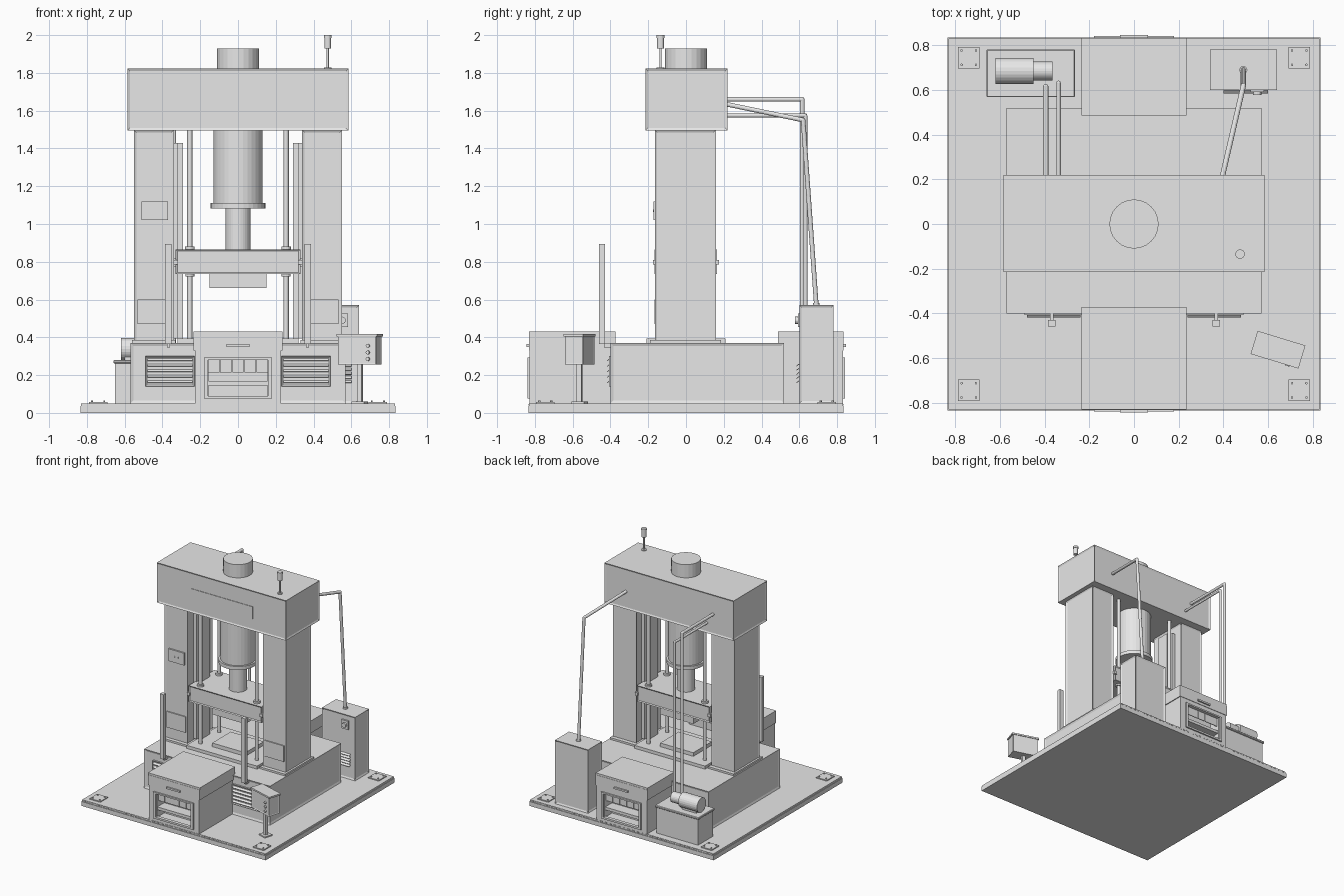
import bpy, bmesh, math
from mathutils import Vector, Matrix

if "Cube" in bpy.data.objects:
    bpy.data.objects.remove(bpy.data.objects["Cube"])

grey = bpy.data.materials.new("machine grey")
grey.diffuse_color = (0.8, 0.8, 0.8, 1)
grey.use_nodes = True
grey.node_tree.nodes["Principled BSDF"].inputs["Base Color"].default_value = grey.diffuse_color


def finish(name, bm):
    me = bpy.data.meshes.new(name)
    bm.to_mesh(me)
    bm.free()
    me.materials.append(grey)
    ob = bpy.data.objects.new(name, me)
    bpy.context.collection.objects.link(ob)
    return ob


def box(name, x0, x1, y0, y1, z0, z1, panel=0, depth=0.006, bevel=0, sides="xy"):
    """Box from its limits; 'panel' recesses the upright faces inside a border."""
    bm = bmesh.new()
    bmesh.ops.create_cube(bm, size=1)
    bmesh.ops.scale(bm, vec=(abs(x1 - x0), abs(y1 - y0), abs(z1 - z0)), verts=bm.verts)
    bmesh.ops.translate(bm, vec=((x0 + x1) / 2, (y0 + y1) / 2, (z0 + z1) / 2), verts=bm.verts)
    bm.normal_update()
    if panel:
        faces = [f for f in bm.faces if ("x" in sides and abs(f.normal.x) > .9)
                 or ("y" in sides and abs(f.normal.y) > .9)]
        bmesh.ops.inset_individual(bm, faces=faces, thickness=panel, depth=-depth)
    if bevel:
        bmesh.ops.bevel(bm, geom=bm.edges[:], offset=bevel, segments=1, affect='EDGES')
    return finish(name, bm)


def rod(name, a, b, r, n=24):
    """Cylinder between two points."""
    a, b = Vector(a), Vector(b)
    d = b - a
    bm = bmesh.new()
    bmesh.ops.create_cone(bm, cap_ends=True, segments=n, radius1=r, radius2=r, depth=d.length)
    rot = Vector((0, 0, 1)).rotation_difference(d).to_matrix().to_4x4()
    bmesh.ops.transform(bm, matrix=Matrix.Translation((a + b) / 2) @ rot, verts=bm.verts)
    return finish(name, bm)


def pipe(name, pts, r):
    """Pipe run with round joints at the corners."""
    for a, b in zip(pts, pts[1:]):
        rod(name, a, b, r, 12)
    for p in pts[1:-1]:
        bm = bmesh.new()
        bmesh.ops.create_uvsphere(bm, u_segments=12, v_segments=8, radius=r,
                                  matrix=Matrix.Translation(p))
        finish(name + "_elbow", bm)


def louvers(name, x0, x1, y, zs, h=0.014):
    """Tilted slats standing out of a face that looks to -y."""
    for z in zs:
        ob = box(name, x0, x1, -.009, .009, -.002, .002)
        ob.location = (0, y, z)
        ob.rotation_euler.x = math.radians(40)


# Floor plate with edge studs and anchor pads
box("floor_plate", -.835, .835, -.835, .835, 0, .036)
box("floor_plate_top", -.83, .83, -.83, .83, .036, .05)
for s in (-1, 1):
    for i in range(40):
        x = -.81 + i * 1.62 / 39
        box("edge_stud", x - .01, x + .01, s * .829, s * .834, .038, .048)
    for t in (-1, 1):
        cx, cy = s * .74, t * .745
        box("anchor_pad", cx - .048, cx + .048, cy - .048, cy + .048, .05, .058)
        for i in (-1, 1):
            for j in (-1, 1):
                rod("anchor_bolt", (cx + i * .032, cy + j * .032, .058),
                    (cx + i * .032, cy + j * .032, .066), .006, 6)

# Bed, bolster and lower die
box("press_bed", -.57, .57, -.40, .52, .05, .37, panel=.022)
box("bolster", -.32, .32, -.21, .21, .37, .395)
box("lower_die", -.15, .15, -.12, .12, .395, .425)

# Columns, slide guides, tie rods, bed vents and light curtains
for s in (-1, 1):
    box("column", s * .34, s * .55, -.165, .158, .37, 1.497, panel=.018)
    box("column_foot", s * .33, s * .56, -.19, .185, .37, .385)
    box("slide_guide", s * .29, s * .345, -.05, .05, .395, 1.43)
    box("slide_guide_gib", s * .318, s * .345, -.08, .08, .395, 1.43)
    box("access_cover", s * .358, s * .532, -.168, -.155, .47, .60)
    for t in (-1, 1):
        rod("guide_post", (s * .255, t * .12, .395), (s * .255, t * .12, 1.497), .014, 16)
        rod("post_bush_top", (s * .255, t * .12, .865), (s * .255, t * .12, .88), .026, 16)
        rod("post_bush_low", (s * .255, t * .12, .722), (s * .255, t * .12, .74), .024, 16)
    box("vent_plate", s * .23, s * .49, -.408, -.39, .14, .30, panel=.01, sides="y")
    louvers("vent_slat", min(s * .24, s * .48), max(s * .24, s * .48), -.41,
            [.165 + .029 * i for i in range(5)])
    box("light_curtain", s * .351, s * .386, -.46, -.43, .365, .895)
    box("light_curtain_bracket", s * .36, s * .377, -.435, -.39, .345, .367)
box("sign_plate", -.51, -.37, -.172, -.155, 1.02, 1.12)
for x in (-.455, -.425):
    rod("sign_screw", (x, -.176, 1.07), (x, -.17, 1.07), .006, 8)

# Crown and main cylinder
box("crown", -.585, .585, -.215, .22, 1.495, 1.822, panel=.018)
box("crown_plate", -.28, .28, -.213, -.205, 1.59, 1.69)
rod("cylinder_cap", (0, 0, 1.82), (0, 0, 1.93), .11)
rod("main_cylinder", (0, 0, 1.10), (0, 0, 1.5), .13, 32)
rod("cylinder_flange", (0, 0, 1.083), (0, 0, 1.112), .145, 32)
rod("piston_rod", (0, 0, .86), (0, 0, 1.09), .067, 32)

# Moving slide and upper die
box("slide", -.33, .33, -.168, .165, .735, .865, panel=.012, sides="y")
box("slide_lugs", -.345, .345, -.09, .09, .775, .82)
for s in (-1, 1):
    for t in (-1, 1):
        box("slide_gib", s * .318, s * .342, t * .13, t * .174, .785, .81)
box("upper_die", -.15, .15, -.12, .12, .66, .737)


def feeder(s, inner, outer):
    """Loading hood with curtain opening; s is the side it faces."""
    y = lambda d: s * (outer - d)      # depth measured back from the front
    box("hood_body", -.228, .228, s * inner, y(.10), .05, .34)
    box("hood_lid", -.235, .235, s * inner, y(0), .33, .415)
    box("hood_top", -.235, .235, s * inner, y(.002), .413, .43)
    for t in (-1, 1):
        box("hood_cheek", t * .155, t * .228, y(.11), y(.004), .05, .34)
        box("opening_frame_side", t * .16, t * .18, y(.02), y(-.008), .075, .29)
    box("hood_lintel", -.17, .17, y(.11), y(.004), .285, .34)
    box("hood_sill", -.17, .17, y(.11), y(.004), .05, .085)
    box("opening_frame_top", -.18, .18, y(.02), y(-.008), .28, .292)
    box("opening_frame_low", -.18, .18, y(.02), y(-.008), .075, .09)
    box("conveyor_bed", -.16, .16, y(.11), y(.01), .145, .168)
    for i in range(5):
        x = -.16 + i * .064
        box("curtain_strip", x + .002, x + .062, y(.03), y(.024), .215, .285)
    box("hood_handle", -.062, .062, y(.01), y(-.012), .35, .364)


feeder(-1, .372, .832)
feeder(1, .487, .835)

# Electrical cabinet with switch, vents and conduit
box("cabinet", .34, .64, .60, .782, .05, .57, panel=.018)
louvers("cabinet_slat", .40, .60, .592, [.165 + .022 * i for i in range(5)])
box("switch_plate", .522, .582, .592, .61, .455, .525)
rod("switch_knob", (.552, .578, .49), (.552, .60, .49), .019, 16)
pipe("conduit", [(.49, .69, .57), (.49, .62, 1.55), (.395, .21, 1.635)], .012)
rod("conduit_gland", (.49, .69, .57), (.49, .69, .582), .018, 12)

# Hydraulic unit with pump motor and pipes
box("oil_tank", -.65, -.275, .578, .772, .05, .265)
box("tank_lid", -.66, -.265, .568, .782, .262, .28, bevel=.004)
rod("pump_motor", (-.62, .685, .338), (-.45, .685, .338), .059)
rod("pump", (-.455, .685, .338), (-.365, .685, .338), .042)
box("motor_foot", -.60, -.47, .645, .725, .278, .30)
pipe("pressure_pipe", [(-.395, .615, .28), (-.395, .615, 1.66), (-.395, .21, 1.66)], .012)
pipe("return_pipe", [(-.338, .632, .28), (-.338, .632, 1.575), (-.338, .21, 1.575)], .010)

# Operator console on a post, turned toward the operator
parts = [box("console_box", -.105, .105, -.05, .05, .255, .408, panel=.01, depth=.003),
         box("console_lid", -.112, .112, -.054, .054, .405, .418),
         box("console_post", -.013, .013, -.013, .013, .05, .256),
         box("console_foot", -.035, .035, -.035, .035, .05, .06)]
for z in (.285, .32, .355):
    parts.append(rod("console_button", (.06, -.058, z), (.06, -.045, z), .01, 12))
for p in parts:
    p.location = (.645, -.563, 0)
    p.rotation_euler.z = math.radians(-17)

# Signal lamp on the crown
rod("lamp_base", (.475, -.135, 1.82), (.475, -.135, 1.828), .02, 16)
rod("lamp_pole", (.475, -.135, 1.82), (.475, -.135, 1.935), .006, 12)
rod("lamp", (.475, -.135, 1.93), (.475, -.135, 1.99), .018, 16)
rod("lamp_cap", (.475, -.135, 1.985), (.475, -.135, 2.0), .021, 16)
